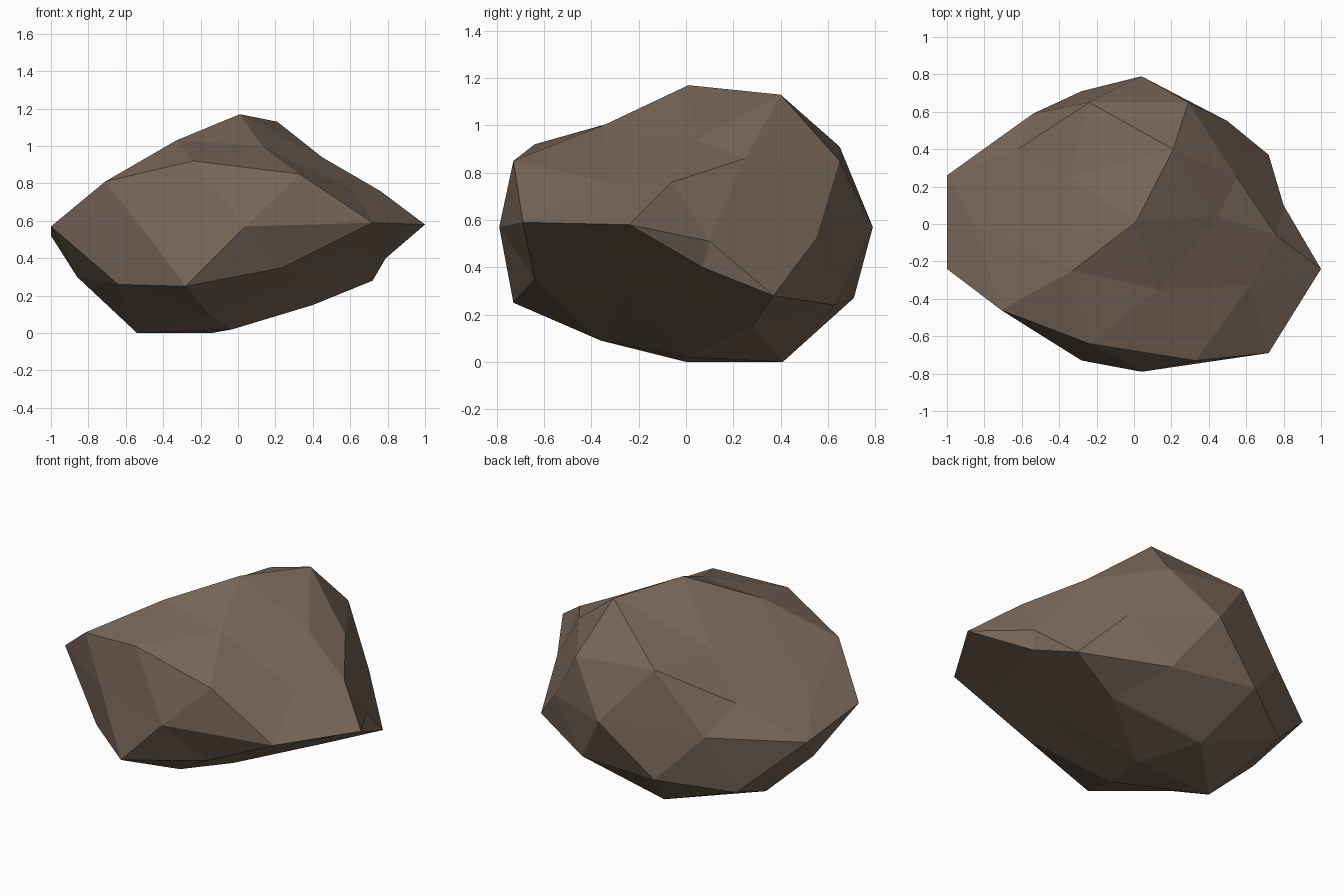
import bpy
import bmesh
import math
from mathutils import Vector

default_cube = bpy.data.objects.get("Cube")
if default_cube is not None:
    bpy.data.objects.remove(default_cube, do_unlink=True)


def make_material(name, colour):
    """Create one flat, matte material."""
    material = bpy.data.materials.new(name)
    material.use_nodes = True
    material.diffuse_color = colour
    shader = next(node for node in material.node_tree.nodes
                  if node.type == "BSDF_PRINCIPLED")
    shader.inputs["Base Color"].default_value = colour
    shader.inputs["Roughness"].default_value = 1
    return material


def ring_order(vertex):
    """Sort sphere vertices ring by ring upwards, then counter-clockwise from +x."""
    height = round(vertex.co.z, 1)
    turn = math.atan2(vertex.co.y, vertex.co.x)
    return height, (turn + 0.1) % math.tau


# Chiselled shape of the boulder, ring by ring in hundredths of a unit
underside_tip = [(-3, 0, 2)]
underside = [(40, 28, 15), (-14, 41, 0), (-54, 0, 0), (-14, -36, 9), (37, -26, 30)]
lower_edges = [(79, 7, 40), (26, 63, 24), (-66, 46, 20), (-64, -45, 26), (24, -64, 35)]
lower_corners = [(72, 37, 28), (-28, 71, 27), (-86, 0, 30), (-28, -73, 25), (62, -40, 46)]
girdle_back = [(80, 10, 51), (50, 55, 52), (4, 79, 57), (-54, 59, 55), (-100, 26, 52)]
girdle_front = [(-100, -24, 57), (-52, -58, 57), (4, -79, 57), (72, -69, 59), (100, -24, 58)]
upper_corners = [(76, -6, 76), (29, 65, 85), (-62, 40, 71), (-71, -46, 81), (33, -73, 85)]
upper_edges = [(55, 25, 86), (-24, 65, 91), (-86, 0, 65), (-24, -64, 92), (62, -33, 76)]
crown = [(45, 4, 94), (21, 40, 113), (-35, 25, 92), (-33, -25, 103), (13, -35, 100)]
peak = [(1, 1, 117)]

chiselled_points = (underside_tip + underside + lower_edges + lower_corners
                    + girdle_back + girdle_front
                    + upper_corners + upper_edges + crown + peak)

# Push the vertices of a faceted ball into the chiselled shape
ball = bmesh.new()
bmesh.ops.create_icosphere(ball, subdivisions=2, radius=1)
for vertex, point in zip(sorted(ball.verts, key=ring_order), chiselled_points):
    vertex.co = Vector(point) / 100
bmesh.ops.recalc_face_normals(ball, faces=ball.faces[:])
for face in ball.faces:
    face.smooth = False

# Boulder object
boulder_mesh = bpy.data.meshes.new("boulder")
ball.to_mesh(boulder_mesh)
ball.free()
boulder_mesh.materials.append(make_material("brown stone", (0.19, 0.135, 0.10, 1)))
boulder = bpy.data.objects.new("boulder", boulder_mesh)
bpy.context.collection.objects.link(boulder)
